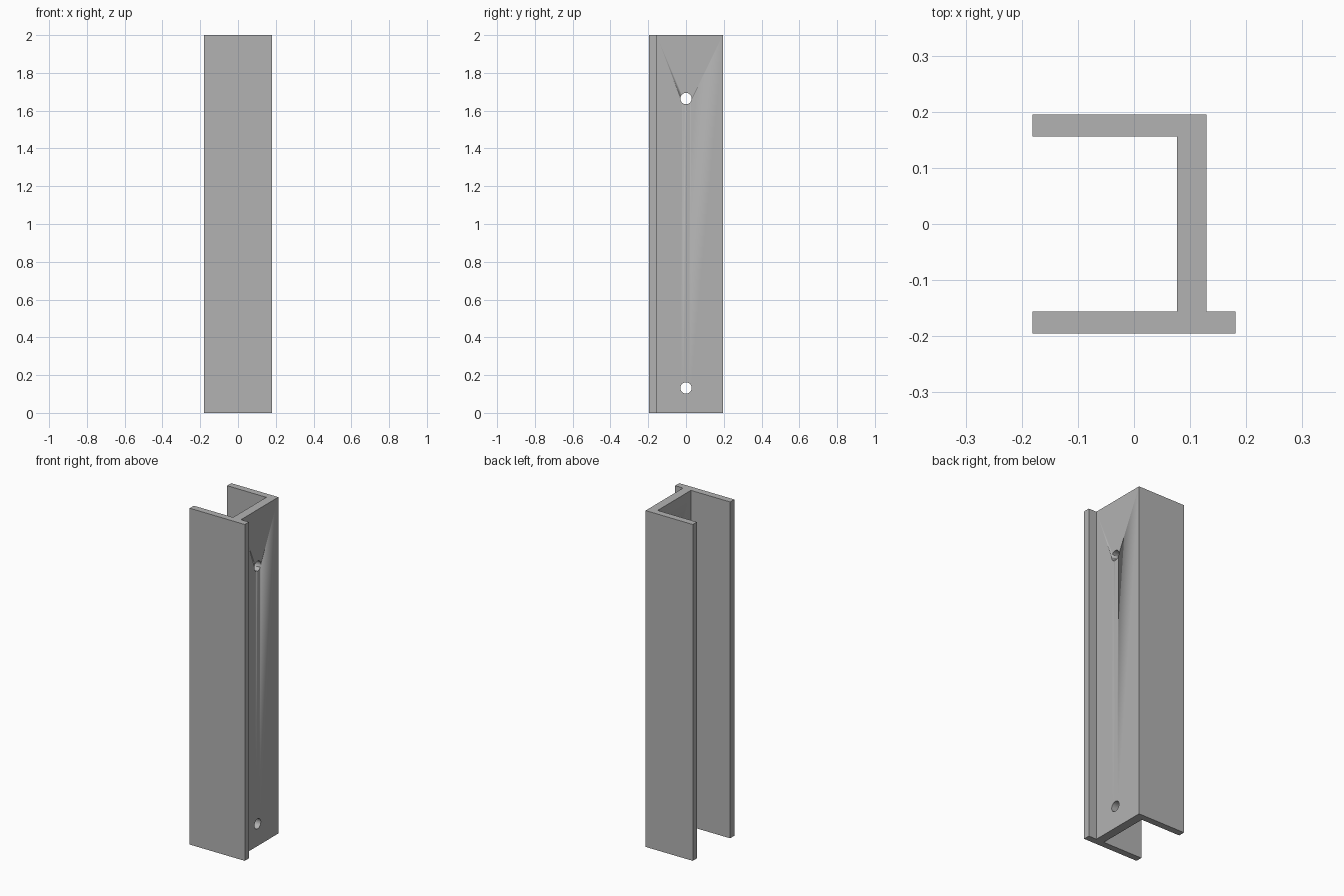
import bpy, bmesh
from math import radians

cube = bpy.data.objects.get("Cube")
if cube:
    bpy.data.objects.remove(cube, do_unlink=True)

HEIGHT = 2.0
HOLE_RADIUS = 0.03
HOLE_HEIGHTS = (0.132, 1.664)

grey = bpy.data.materials.new("plain grey")
grey.use_nodes = True
colour = (0.45, 0.45, 0.45, 1)
grey.diffuse_color = colour
grey.node_tree.nodes["Principled BSDF"].inputs["Base Color"].default_value = colour

# Channel cross-section with a lip on the front flange, seen from above
left, web_in, web_out, lip = -0.181, 0.077, 0.129, 0.181
outer, inner = 0.195, 0.156
profile = [(left, -outer), (lip, -outer), (lip, -inner), (web_out, -inner),
           (web_out, outer), (left, outer), (left, inner), (web_in, inner),
           (web_in, -inner), (left, -inner)]

# Extrude the section to full height
bm = bmesh.new()
base = bm.faces.new([bm.verts.new((x, y, 0)) for x, y in profile])
top = bmesh.ops.extrude_face_region(bm, geom=[base], use_keep_orig=True)["geom"]
bmesh.ops.translate(bm, vec=(0, 0, HEIGHT),
                    verts=[v for v in top if isinstance(v, bmesh.types.BMVert)])
bmesh.ops.recalc_face_normals(bm, faces=bm.faces)
mesh = bpy.data.meshes.new("channel_bracket")
bm.to_mesh(mesh)
bm.free()
mesh.materials.append(grey)
channel = bpy.data.objects.new("channel_bracket", mesh)
bpy.context.collection.objects.link(channel)

# Round screw holes through the web
for i, z in enumerate(HOLE_HEIGHTS):
    bpy.ops.mesh.primitive_cylinder_add(
        vertices=32, radius=HOLE_RADIUS, depth=0.2,
        location=((web_in + web_out) / 2, 0, z), rotation=(0, radians(90), 0))
    cutter = bpy.context.object
    cutter.name = f"hole_cutter_{i + 1}"
    cutter.data.materials.append(grey)
    cutter.hide_render = True
    cutter.hide_set(True)
    cut = channel.modifiers.new(f"screw_hole_{i + 1}", "BOOLEAN")
    cut.operation = "DIFFERENCE"
    cut.solver = "EXACT"
    cut.object = cutter

# Smooth the hole walls and keep the section edges sharp
bpy.ops.object.select_all(action="DESELECT")
bpy.context.view_layer.objects.active = channel
channel.select_set(True)
bpy.ops.object.shade_smooth_by_angle(angle=radians(30))
for cutter in [m.object for m in channel.modifiers if m.type == "BOOLEAN"]:
    cutter.data.shade_smooth()
